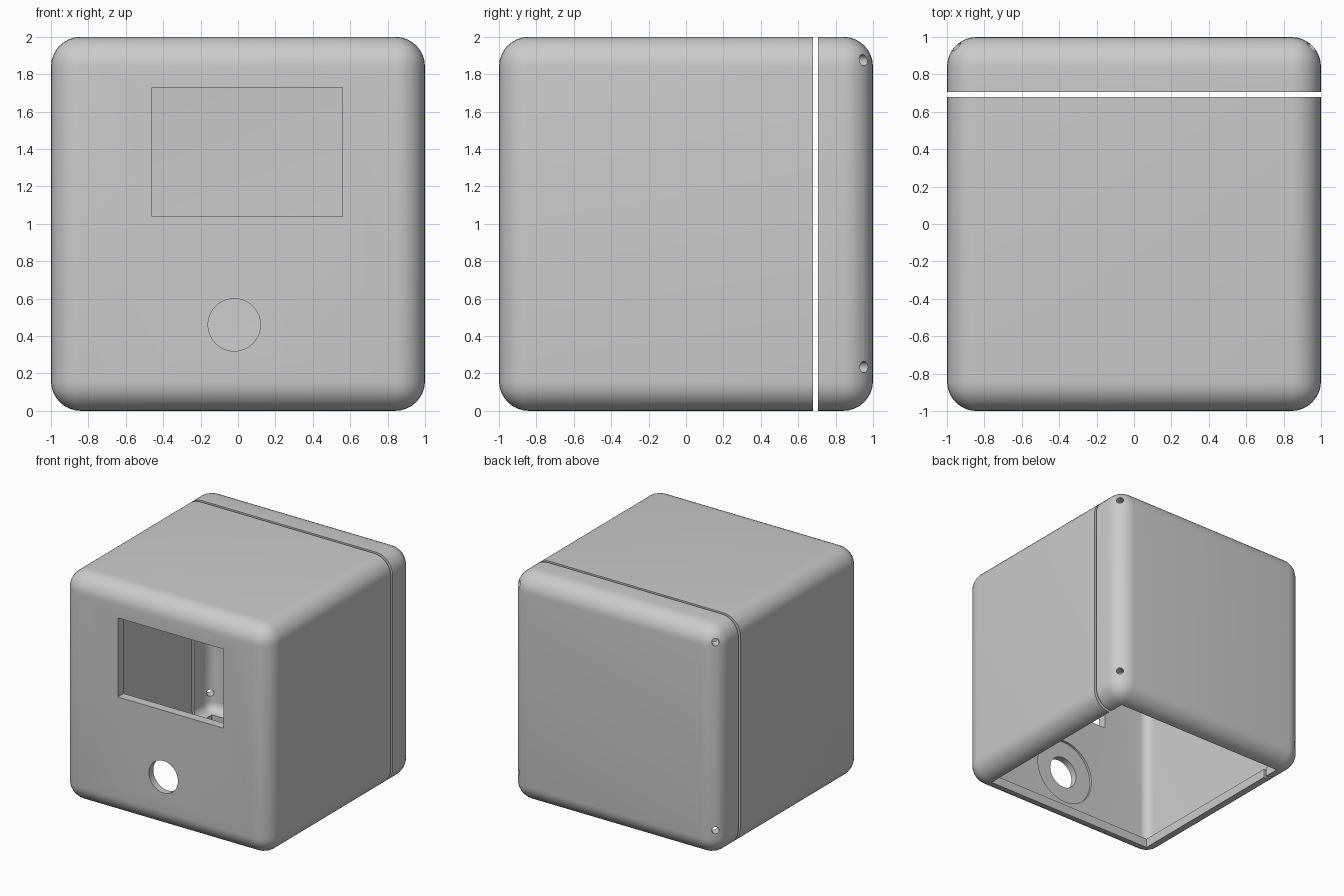
import bpy, bmesh, math
from mathutils import Matrix, Vector

old = bpy.data.objects.get("Cube")
if old:
    bpy.data.objects.remove(old)

WALL, RADIUS = 0.08, 0.16
SEAM_FRONT, SEAM_BACK = 0.68, 0.705

grey = bpy.data.materials.new("plain grey")
grey.use_nodes = True
colour = (0.6, 0.6, 0.6, 1)
grey.diffuse_color = colour
grey.node_tree.nodes["Principled BSDF"].inputs["Base Color"].default_value = colour


def finish(name, bm):
    mesh = bpy.data.meshes.new(name)
    bm.to_mesh(mesh)
    bm.free()
    mesh.materials.append(grey)
    ob = bpy.data.objects.new(name, mesh)
    bpy.context.collection.objects.link(ob)
    return ob


def box(name, low, high, radius=0):
    low, high = Vector(low), Vector(high)
    bm = bmesh.new()
    bmesh.ops.create_cube(bm, size=1)
    bmesh.ops.scale(bm, vec=high - low, verts=bm.verts)
    bmesh.ops.translate(bm, vec=(low + high) / 2, verts=bm.verts)
    if radius:
        bmesh.ops.bevel(bm, geom=bm.edges[:], offset=radius, segments=8,
                        profile=0.5, affect='EDGES')
    return finish(name, bm)


def rod(name, centre, direction, radius, length, sides=48):
    turn = Vector(direction).to_track_quat('Z', 'Y').to_matrix().to_4x4()
    bm = bmesh.new()
    bmesh.ops.create_cone(bm, cap_ends=True, segments=sides, radius1=radius,
                          radius2=radius, depth=length,
                          matrix=Matrix.Translation(centre) @ turn)
    return finish(name, bm)


def carve(ob, cutters):
    for cutter in cutters:
        cutter.hide_render = True
        mod = ob.modifiers.new("cut", 'BOOLEAN')
        mod.operation, mod.solver, mod.object = 'DIFFERENCE', 'EXACT', cutter
    graph = bpy.context.evaluated_depsgraph_get()
    mesh = bpy.data.meshes.new_from_object(ob.evaluated_get(graph))
    ob.modifiers.clear()
    ob.data = mesh
    for cutter in cutters:
        bpy.data.objects.remove(cutter)


def shell(name, extra):
    # Rounded hollow case with an open underside
    ob = box(name, (-1, -1, 0), (1, 1, 2), RADIUS)
    inner, rim = 1 - WALL, 1 - RADIUS
    cavity = box("cavity", (-inner, -inner, WALL), (inner, inner, 2 - WALL), RADIUS - WALL)
    opening = box("opening", (-rim, -rim, -0.2), (rim, rim, 0.5))
    carve(ob, [cavity, opening] + extra)
    return ob


# Front body: screen window, button hole and shallow inner recess
body = shell("body", [
    box("back_trim", (-2, SEAM_FRONT, -1), (2, 3, 3)),
    box("window", (-0.46, -1.2, 1.04), (0.56, -0.7, 1.73)),
    rod("button_hole", (-0.02, -1, 0.46), (0, 1, 0), 0.14, 0.5),
    rod("button_recess", (-0.02, -0.84, 0.46), (0, 1, 0), 0.29, 0.2),
])

# Back cover: four slanted screw holes in the upright corners
screws = [rod("screw_hole", (side * 0.93, 0.93, z), (side, 1, 0), 0.03, 0.3, 20)
          for side in (-1, 1) for z in (0.235, 1.875)]
cover = shell("back_cover", [box("front_trim", (-2, -3, -1), (2, SEAM_BACK, 3))] + screws)

# Smooth rounded edges, keep cut edges sharp
bpy.ops.object.select_all(action='DESELECT')
for part in (body, cover):
    part.select_set(True)
bpy.context.view_layer.objects.active = body
bpy.ops.object.shade_smooth_by_angle(angle=math.radians(30))
